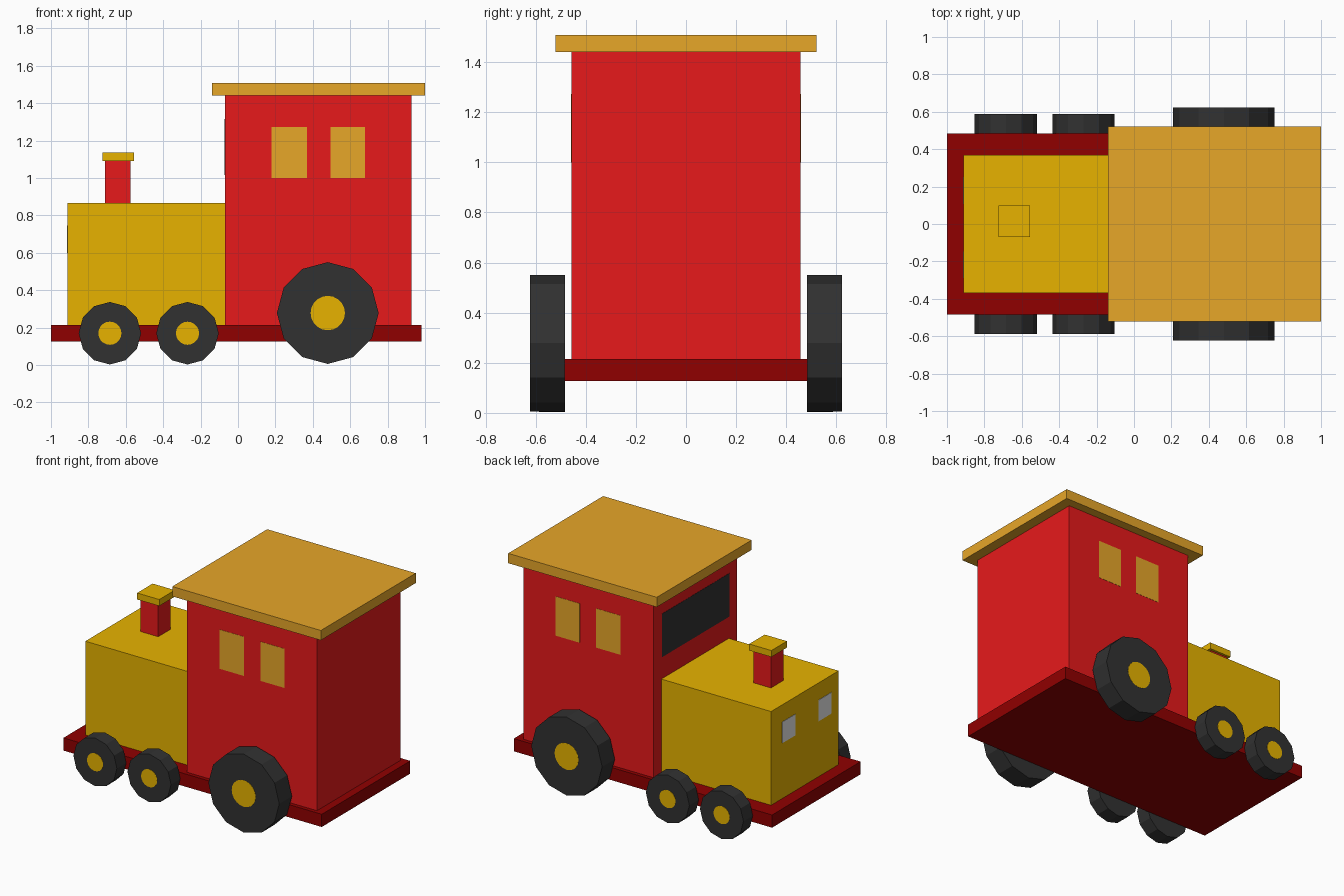
import bpy
import bmesh
from math import pi
from mathutils import Matrix

cube = bpy.data.objects.get("Cube")
if cube:
    bpy.data.objects.remove(cube, do_unlink=True)


def material(name, r, g, b):
    m = bpy.data.materials.new(name)
    m.use_nodes = True
    m.diffuse_color = (r, g, b, 1)
    m.node_tree.nodes["Principled BSDF"].inputs["Base Color"].default_value = (r, g, b, 1)
    return m


red = material("red", 0.8, 0.01, 0.011)
dark_red = material("dark red", 0.28, 0.0, 0.0)
gold = material("gold", 0.8, 0.45, 0.0)
tan = material("tan", 0.8, 0.385, 0.022)
black = material("black", 0.031, 0.031, 0.031)
grey = material("light grey", 0.8, 0.8, 0.8)


def finish(name, bm, mat):
    mesh = bpy.data.meshes.new(name)
    bm.to_mesh(mesh)
    bm.free()
    mesh.materials.append(mat)
    obj = bpy.data.objects.new(name, mesh)
    bpy.context.collection.objects.link(obj)
    return obj


def box(name, xs, ys, zs, mat):
    """Box spanning the given (low, high) ranges."""
    spans = (xs, ys, zs)
    centre = [(a + b) / 2 for a, b in spans]
    size = [b - a for a, b in spans]
    bm = bmesh.new()
    bmesh.ops.create_cube(bm, size=1, matrix=Matrix.Translation(centre) @ Matrix.Diagonal((*size, 1)))
    return finish(name, bm, mat)


def disc(name, x, z, ys, radius, sides, mat):
    """Flat-sided cylinder lying along y."""
    bm = bmesh.new()
    place = Matrix.Translation((x, sum(ys) / 2, z)) @ Matrix.Rotation(pi / 2, 4, "X")
    bmesh.ops.create_cone(bm, cap_ends=True, segments=sides, radius1=radius, radius2=radius,
                          depth=abs(ys[1] - ys[0]), matrix=place)
    return finish(name, bm, mat)


# Body
box("base", (-1, 0.982), (-0.485, 0.485), (0.127, 0.215), dark_red)
box("boiler", (-0.912, -0.07), (-0.37, 0.37), (0.215, 0.865), gold)
box("cab", (-0.07, 0.927), (-0.458, 0.458), (0.215, 1.44), red)
box("roof", (-0.14, 1.0), (-0.52, 0.52), (1.44, 1.508), tan)

# Chimney
box("chimney", (-0.71, -0.575), (-0.053, 0.083), (0.865, 1.09), red)
box("chimney_cap", (-0.725, -0.555), (-0.07, 0.1), (1.09, 1.135), gold)

# Windscreen and headlights face the nose
box("windscreen", (-0.0715, -0.069), (-0.375, 0.365), (1.015, 1.315), black)
for side, ys in (("left", (0.108, 0.25)), ("right", (-0.29, -0.148))):
    box(f"headlight_{side}", (-0.9145, -0.91), ys, (0.6, 0.747), grey)

# Side windows and wheels on both sides
wheels = (("front", -0.685, 0.17, 0.167, 0.062, 0.587),
          ("middle", -0.27, 0.17, 0.167, 0.062, 0.587),
          ("rear", 0.48, 0.278, 0.272, 0.092, 0.622))
for side, s in (("near", -1), ("far", 1)):
    for place, xs in (("front", (0.18, 0.368)), ("rear", (0.494, 0.678))):
        box(f"window_{place}_{side}", xs, sorted((s * 0.457, s * 0.4595)), (1.0, 1.272), tan)
    for place, x, z, radius, hub, outer in wheels:
        disc(f"wheel_{place}_{side}", x, z, (s * 0.483, s * outer), radius, 12, black)
        disc(f"hub_{place}_{side}", x, z, (s * (outer - 0.002), s * (outer + 0.0015)), hub, 20, gold)
